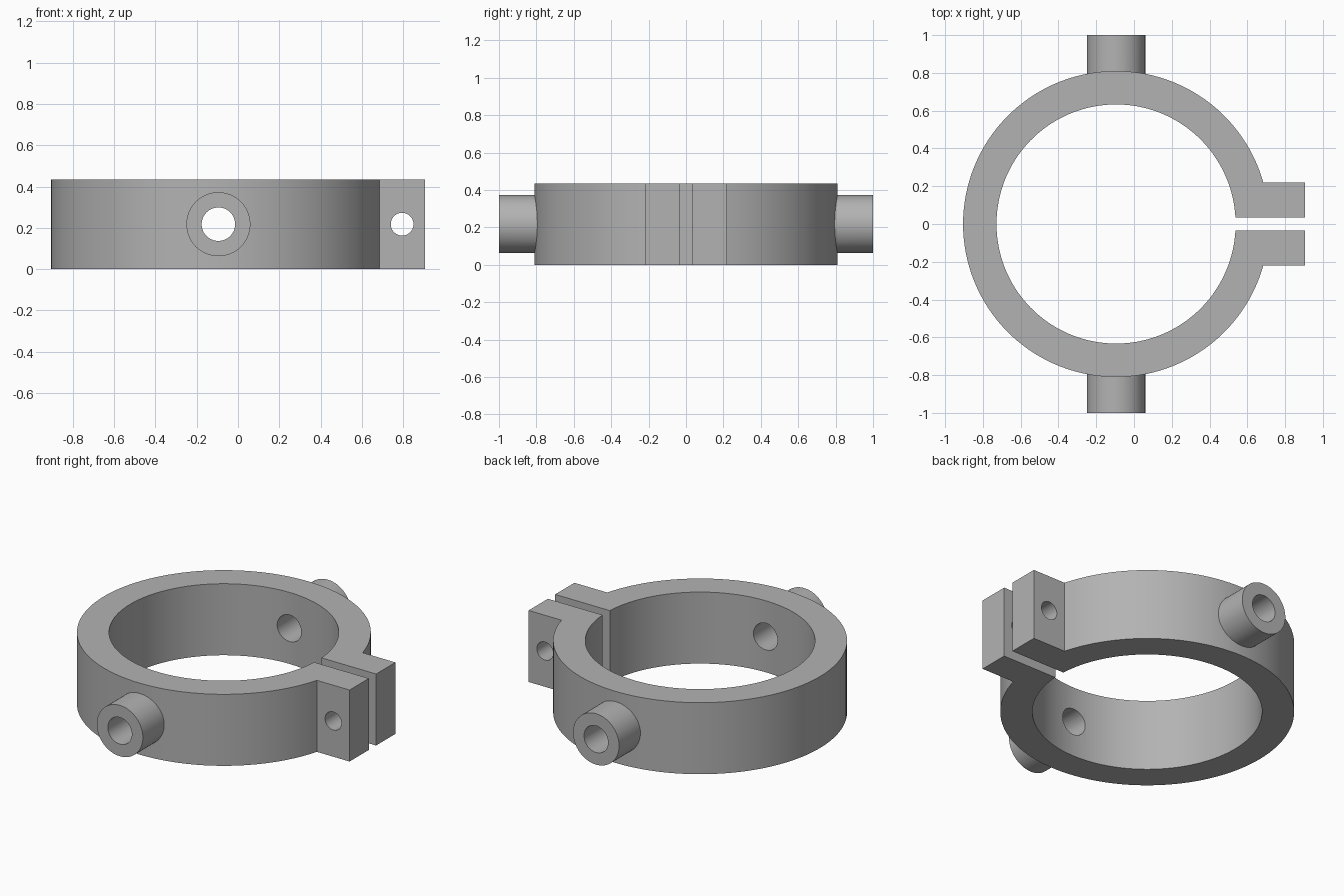
import bpy, bmesh
from math import asin, cos, sin, pi, radians
from mathutils import Matrix

cube = bpy.data.objects.get("Cube")
if cube:
    bpy.data.objects.remove(cube, do_unlink=True)

CX, HEIGHT = -0.095, 0.435           # ring axis and band height
OUTER, INNER = 0.81, 0.633           # ring radii
LUG_X, LUG_Y, GAP = 0.905, 0.22, 0.035
MID = HEIGHT / 2

grey = bpy.data.materials.new("satin grey")
grey.use_nodes = True
colour = (0.45, 0.45, 0.45, 1)
grey.diffuse_color = colour
grey.node_tree.nodes["Principled BSDF"].inputs["Base Color"].default_value = colour


def add_object(name, bm):
    mesh = bpy.data.meshes.new(name)
    bmesh.ops.recalc_face_normals(bm, faces=bm.faces)
    bm.to_mesh(mesh)
    bm.free()
    mesh.materials.append(grey)
    obj = bpy.data.objects.new(name, mesh)
    bpy.context.collection.objects.link(obj)
    return obj


def arc(radius, edge_y, steps=120):
    """Points round the ring, from +edge_y to -edge_y on the split side."""
    start = asin(edge_y / radius)
    sweep = 2 * pi - 2 * start
    return [(CX + radius * cos(start + sweep * i / steps),
             radius * sin(start + sweep * i / steps)) for i in range(steps + 1)]


def y_cylinder(name, x, radius, y0, y1, sides=64):
    """Cylinder lying along y at mid height."""
    bm = bmesh.new()
    place = Matrix.Translation((x, (y0 + y1) / 2, MID)) @ Matrix.Rotation(pi / 2, 4, 'X')
    bmesh.ops.create_cone(bm, cap_ends=True, segments=sides, radius1=radius,
                          radius2=radius, depth=y1 - y0, matrix=place)
    return add_object(name, bm)


def combine(body, tool, operation):
    mod = body.modifiers.new(operation.title(), 'BOOLEAN')
    mod.operation, mod.solver, mod.object = operation, 'EXACT', tool
    bpy.context.view_layer.objects.active = body
    bpy.ops.object.modifier_apply(modifier=mod.name)
    bpy.data.objects.remove(tool, do_unlink=True)


# Split ring and its two clamping lugs, as one extruded outline
outline = arc(OUTER, LUG_Y) + [(LUG_X, -LUG_Y), (LUG_X, -GAP)]
outline += arc(INNER, GAP)[::-1] + [(LUG_X, GAP), (LUG_X, LUG_Y)]
bm = bmesh.new()
base = bm.faces.new([bm.verts.new((x, y, 0)) for x, y in outline])
top = bmesh.ops.extrude_face_region(bm, geom=[base])
bmesh.ops.translate(bm, vec=(0, 0, HEIGHT),
                    verts=[g for g in top["geom"] if isinstance(g, bmesh.types.BMVert)])
clamp = add_object("split_clamp_ring", bm)

# Pivot bosses on the front and back
for y0, y1 in ((-1, -0.72), (0.72, 1)):
    combine(clamp, y_cylinder("pivot_boss", CX, 0.155, y0, y1), 'UNION')

# Bores through the bosses, and the bolt hole through the lugs
combine(clamp, y_cylinder("pivot_bore", CX, 0.081, -1.2, 1.2), 'DIFFERENCE')
combine(clamp, y_cylinder("bolt_hole", 0.795, 0.055, -0.4, 0.4, 48), 'DIFFERENCE')

# Smooth round walls, sharp edges
bpy.ops.object.select_all(action='DESELECT')
clamp.select_set(True)
bpy.context.view_layer.objects.active = clamp
bpy.ops.object.shade_smooth_by_angle(angle=radians(30))
